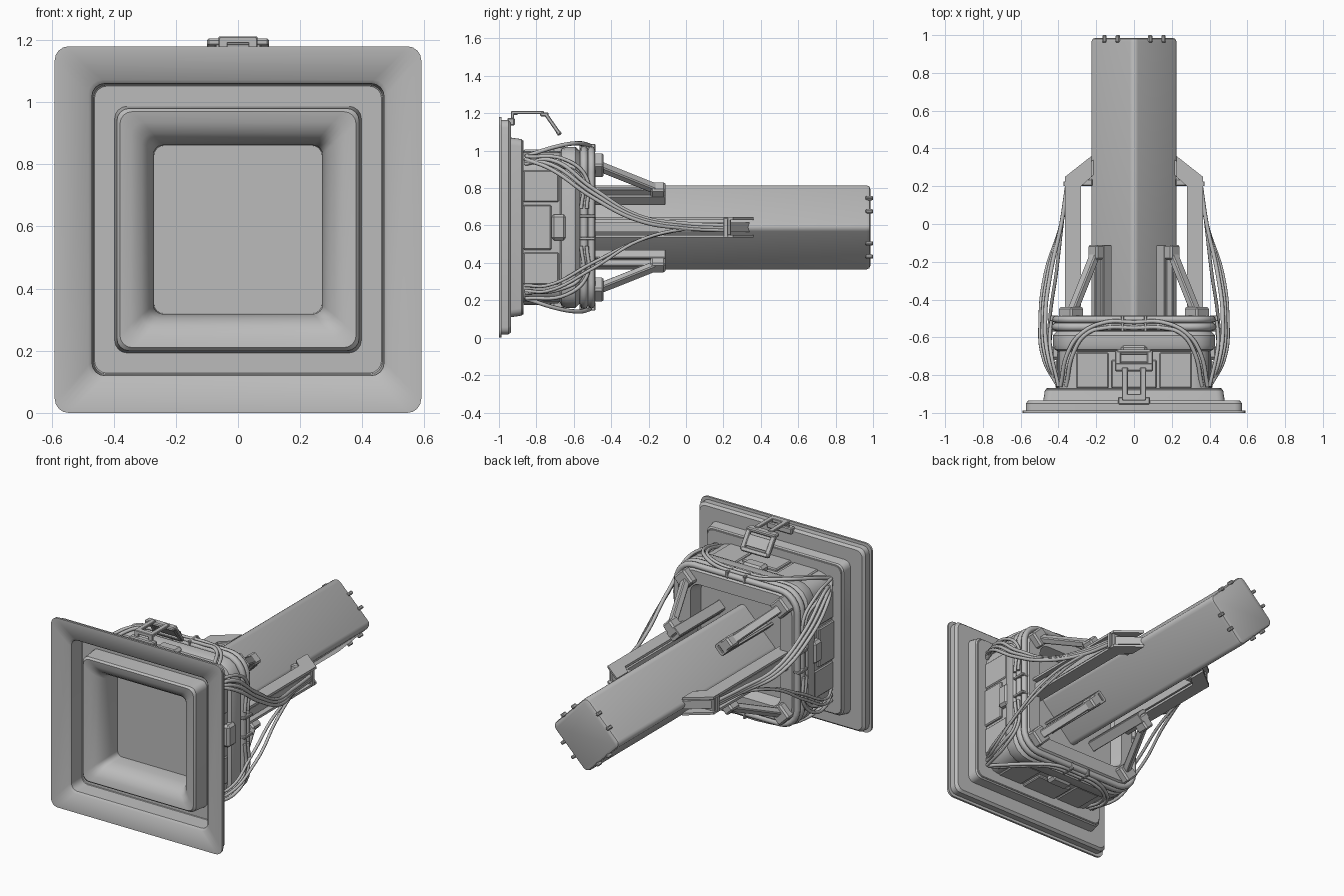
import bpy, bmesh, math
from mathutils import Matrix, Vector

cube = bpy.data.objects.get("Cube")
if cube:
    bpy.data.objects.remove(cube)

CENTRE = Matrix.Translation((0, 0, 0.59))
grey = bpy.data.materials.new("neutral_grey")
grey.use_nodes = True
grey.diffuse_color = (0.5, 0.5, 0.5, 1)
grey.node_tree.nodes["Principled BSDF"].inputs["Base Color"].default_value = grey.diffuse_color


def add(name, mesh, angle=35):
    mesh.materials.clear()
    mesh.materials.append(grey)
    ob = bpy.data.objects.new(name, mesh)
    bpy.context.collection.objects.link(ob)
    bpy.ops.object.select_all(action='DESELECT')
    ob.select_set(True)
    bpy.context.view_layer.objects.active = ob
    bpy.ops.object.shade_smooth_by_angle(angle=math.radians(angle))
    return ob


def from_bmesh(name, bm, angle=35, matrix=Matrix()):
    bmesh.ops.recalc_face_normals(bm, faces=bm.faces)
    bm.transform(CENTRE @ matrix)
    mesh = bpy.data.meshes.new(name)
    bm.to_mesh(mesh)
    bm.free()
    return add(name, mesh, angle)


def rounded_square(half, radius, segs=4):
    pts = []
    for q in range(4):
        turn = Matrix.Rotation(q * math.pi / 2, 2)
        for i in range(segs + 1):
            a = i / segs * math.pi / 2
            pts.append(turn @ Vector((half - radius + radius * math.cos(a),
                                      half - radius + radius * math.sin(a))))
    return pts


def loft(name, rings, roll=0, angle=35):
    """Skin rounded squares given as (y, half width, corner radius)."""
    bm = bmesh.new()
    loops = [[bm.verts.new((p.x, y, p.y)) for p in rounded_square(h, r)]
             for y, h, r in rings]
    n = len(loops[0])
    for a, b in zip(loops, loops[1:]):
        for i in range(n):
            bm.faces.new((a[i], a[(i + 1) % n], b[(i + 1) % n], b[i]))
    bm.faces.new(loops[0])
    bm.faces.new(loops[-1])
    return from_bmesh(name, bm, angle, Matrix.Rotation(roll, 4, 'Y'))


def box(name, lo, hi, matrix=Matrix(), bevel=0.006):
    lo, hi = Vector(lo), Vector(hi)
    bm = bmesh.new()
    bmesh.ops.create_cube(bm, size=1)
    bmesh.ops.scale(bm, vec=hi - lo, verts=bm.verts)
    bmesh.ops.translate(bm, vec=(lo + hi) / 2, verts=bm.verts)
    if bevel:
        bmesh.ops.bevel(bm, geom=bm.edges[:], offset=bevel, segments=1, affect='EDGES')
    return from_bmesh(name, bm, 25, matrix)


def plate(name, outline, z0, z1):
    """Extrude an x-y outline between two heights."""
    bm = bmesh.new()
    face = bm.faces.new([bm.verts.new((x, y, z0)) for x, y in outline])
    new = bmesh.ops.extrude_face_region(bm, geom=[face])["geom"]
    verts = [v for v in new if isinstance(v, bmesh.types.BMVert)]
    bmesh.ops.translate(bm, vec=(0, 0, z1 - z0), verts=verts)
    return from_bmesh(name, bm)


def cable(name, pts, radius, cyclic=False, smooth=True):
    cu = bpy.data.curves.new(name, 'CURVE')
    cu.dimensions = '3D'
    cu.bevel_depth, cu.bevel_resolution, cu.resolution_u = radius, 2, 8
    cu.use_fill_caps = True
    sp = cu.splines.new('BEZIER' if smooth else 'POLY')
    target = sp.bezier_points if smooth else sp.points
    target.add(len(pts) - 1)
    for bp, p in zip(target, pts):
        p = CENTRE @ Vector(p)
        if smooth:
            bp.co = p
            bp.handle_left_type = bp.handle_right_type = 'AUTO'
        else:
            bp.co = (*p, 1)
    sp.use_cyclic_u = cyclic
    temp = bpy.data.objects.new(name + "_path", cu)
    bpy.context.collection.objects.link(temp)
    dg = bpy.context.evaluated_depsgraph_get()
    mesh = bpy.data.meshes.new_from_object(temp.evaluated_get(dg))
    bpy.data.objects.remove(temp)
    return add(name, mesh, 60)


# Stepped flange with recessed groove, flared mouth and rear housing
loft("flange_and_housing", [
    (-0.80, 0.27, 0.03), (-0.87, 0.272, 0.03), (-0.92, 0.285, 0.03), (-0.955, 0.31, 0.035),
    (-0.975, 0.345, 0.04), (-0.982, 0.38, 0.04), (-0.97, 0.39, 0.04), (-0.87, 0.397, 0.04),
    (-0.87, 0.465, 0.04), (-0.97, 0.47, 0.04), (-0.982, 0.482, 0.045), (-1, 0.575, 0.04),
    (-1, 0.59, 0.045), (-0.987, 0.59, 0.045), (-0.987, 0.573, 0.04), (-0.95, 0.573, 0.04),
    (-0.935, 0.56, 0.04), (-0.935, 0.48, 0.04), (-0.88, 0.472, 0.04), (-0.868, 0.46, 0.04),
    (-0.868, 0.40, 0.09), (-0.66, 0.40, 0.09)])

# Rear collar with an open, sunken back
loft("rear_collar", [
    (-0.68, 0.39, 0.1), (-0.665, 0.42, 0.11), (-0.64, 0.43, 0.12), (-0.59, 0.43, 0.12),
    (-0.57, 0.41, 0.11), (-0.51, 0.41, 0.11), (-0.485, 0.39, 0.1), (-0.485, 0.31, 0.06),
    (-0.56, 0.29, 0.05)])

# Rope rings around the collar
for y, r in ((-0.545, 0.022), (-0.505, 0.019)):
    ring = [(p.x, y, p.y) for p in rounded_square(0.415, 0.12, 6)]
    cable("rope_ring", ring, r, cyclic=True, smooth=False)

# Parts repeated on the four sides
for q in range(4):
    turn = Matrix.Rotation(q * math.pi / 2, 4, 'Y')
    box("housing_panel", (-0.12, -0.87, 0.39), (0.12, -0.72, 0.415), turn)
    box("panel_latch", (-0.07, -0.72, 0.39), (0.07, -0.64, 0.44), turn, 0.015)
    for s in (-1, 1):
        box("side_panel", (s * 0.22 - 0.085, -0.87, 0.39), (s * 0.22 + 0.085, -0.68, 0.408), turn)
        box("rope_strap", (s * 0.06 - 0.008, -0.57, 0.40), (s * 0.06 + 0.008, -0.485, 0.445), turn, 0.003)

# Diamond-set square tube
loft("long_tube", [(-0.57, 0.168, 0.03), (0.965, 0.168, 0.03), (0.98, 0.163, 0.028),
                   (0.986, 0.15, 0.02)], math.pi / 4, 30)

# Corner mounts: rail, strut, end block, pad and end pins on each tube face
for q in range(4):
    turn = Matrix.Rotation(math.radians(45 + 90 * q), 4, 'Y')
    for s in (-1, 1):
        box("rail_side", (s * 0.03 - 0.008, -0.56, 0.205), (s * 0.03 + 0.008, -0.11, 0.265), turn, 0.003)
        box("end_pin", (s * 0.05 - 0.01, 0.96, 0.16), (s * 0.05 + 0.01, 1.0, 0.182), turn, 0.005)
    box("rail_base", (-0.03, -0.56, 0.20), (0.03, -0.11, 0.225), turn, 0.003)
    box("strut_end_block", (-0.035, -0.19, 0.225), (0.035, -0.11, 0.315), turn, 0.01)
    box("strut_pad", (-0.05, -0.50, 0.42), (0.05, -0.44, 0.52), turn, 0.01)
    a, b = Vector((0, -0.46, 0.46)), Vector((0, -0.15, 0.285))
    aim = (b - a).to_track_quat('Y', 'Z').to_matrix().to_4x4()
    box("strut", (-0.025, 0, -0.02), (0.025, (b - a).length, 0.02),
        turn @ Matrix.Translation(a) @ aim)

# Side arms and cables, mirrored left and right
ARM = [(0.28, -0.52), (0.365, -0.52), (0.365, 0.25), (0.225, 0.36), (0.225, 0.25), (0.28, 0.2)]
INSET = [(0.285, -0.52), (0.35, -0.52), (0.35, 0.235), (0.215, 0.34), (0.215, 0.26), (0.285, 0.2)]
for s in (-1, 1):
    arm = [(s * x, y) for x, y in ARM]
    for z in (-0.055, 0.04):
        plate("arm_flange", arm, z, z + 0.015)
    plate("arm_web", [(s * x, y) for x, y in INSET], -0.025, 0.025)
    box("arm_end_block", (s * 0.29 - 0.07, 0.2, -0.045), (s * 0.29 + 0.07, 0.24, 0.045))
    box("arm_clip", (s * 0.365 - 0.008, 0.2, -0.05), (s * 0.365 + 0.008, 0.225, 0.05), bevel=0.002)
    for k in range(3):
        o = 0.025 * k
        cable("upper_cable", [(s * 0.40, -0.86, 0.34 + o / 2), (s * (0.45 + o / 2), -0.72, 0.36 - o),
                              (s * (0.47 + o / 2), -0.5, 0.21 - o), (s * (0.44 + o / 2), -0.25, 0.06 - o / 2),
                              (s * 0.385, 0, 0.02 - o / 2), (s * 0.355, 0.2, 0.01 - o / 2)], 0.011)
    for k in range(2):
        o = 0.03 * k
        cable("lower_cable", [(s * 0.40, -0.86, -0.34 + o), (s * 0.45, -0.74, -0.34 + o),
                              (s * (0.475 - o), -0.5, -0.22 + o), (s * (0.44 - o), -0.25, -0.07),
                              (s * 0.375, 0.05, 0), (s * 0.355, 0.2, 0.01)], 0.009)
    # Loose loops over the top and bottom corners
    for v in (-1, 1):
        for k in range(2):
            o = 0.03 * k
            cable("corner_loop", [(0, -0.52 - o, v * 0.435), (s * 0.15, -0.52 - o, v * 0.44),
                                  (s * (0.28 - o), -0.58, v * 0.45), (s * (0.35 - o), -0.68, v * 0.435),
                                  (s * (0.39 - o), -0.86, v * 0.38)], 0.011)
            cable("side_loop", [(s * 0.44, -0.53 - o, v * 0.1), (s * 0.44, -0.53 - o, v * 0.26),
                                (s * 0.445, -0.64 - o, v * (0.36 - o)),
                                (s * 0.40, -0.86, v * (0.38 - o))], 0.010)

# Folding latch above the flange
box("latch_base", (-0.085, -0.955, 0.545), (0.085, -0.915, 0.585))
box("latch_cross_bar", (-0.06, -0.935, 0.60), (0.06, -0.90, 0.622), bevel=0.003)
for s in (-1, 1):
    box("latch_post", (s * 0.048 - 0.015, -0.935, 0.56), (s * 0.048 + 0.015, -0.92, 0.62), bevel=0.003)
    box("latch_leg", (s * 0.048 - 0.015, -0.93, 0.607), (s * 0.048 + 0.015, -0.76, 0.622), bevel=0.003)
box("latch_hinge", (-0.10, -0.78, 0.592), (0.10, -0.735, 0.615))
tilt = Matrix.Translation((0, -0.75, 0.605)) @ Matrix.Rotation(math.radians(-55), 4, 'X')
for s in (-1, 1):
    box("flap_side", (s * 0.085 - 0.015, 0, -0.01), (s * 0.085 + 0.015, 0.13, 0.01), tilt, 0.004)
box("flap_plate", (-0.08, 0.03, -0.005), (0.08, 0.10, 0.005), tilt, 0.002)
box("flap_end", (-0.09, 0.11, -0.012), (0.09, 0.135, 0.012), tilt, 0.004)
